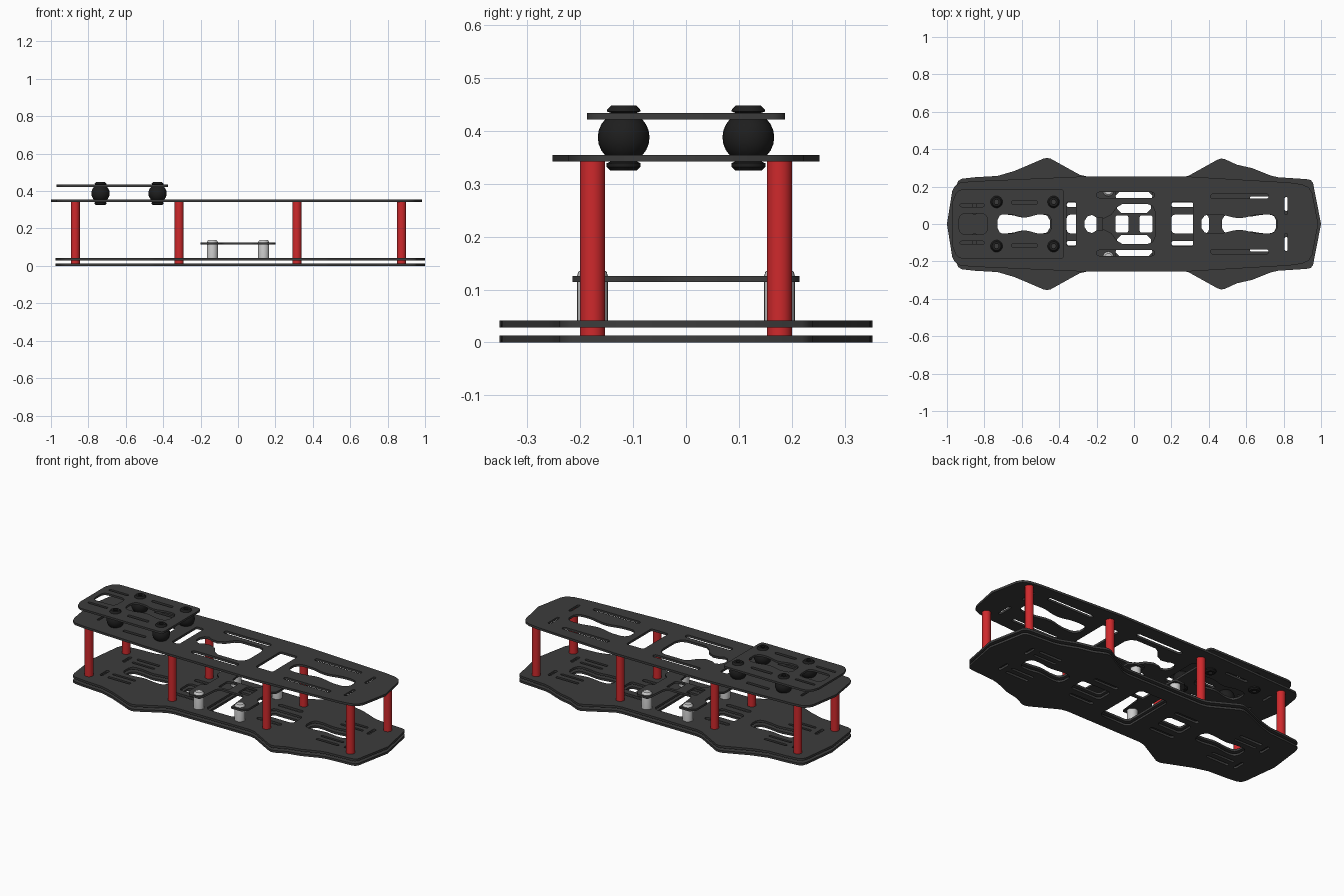
import bpy, bmesh, math

if "Cube" in bpy.data.objects:
    bpy.data.objects.remove(bpy.data.objects["Cube"])


def material(name, rgb):
    m = bpy.data.materials.new(name)
    m.diffuse_color = (*rgb, 1)
    m.use_nodes = True
    m.node_tree.nodes["Principled BSDF"].inputs["Base Color"].default_value = m.diffuse_color
    return m


CARBON = material("carbon", (0.045, 0.045, 0.045))
RUBBER = material("rubber", (0.013, 0.013, 0.013))
RED = material("red_metal", (0.62, 0.022, 0.025))
NYLON = material("white_nylon", (0.7, 0.7, 0.7))


def mirror_y(half):
    """Closed outline from its y >= 0 half, listed left to right."""
    return half + [(x, -y) for x, y in reversed(half) if y > 1e-6]


def slot(x0, x1, y0, y1, r=None):
    """Rounded rectangle."""
    lim = min(x1 - x0, y1 - y0) / 2 * 0.98
    r = lim if r is None else min(r, lim)
    pts = []
    for i, (cx, cy) in enumerate([(x1 - r, y1 - r), (x0 + r, y1 - r), (x0 + r, y0 + r), (x1 - r, y0 + r)]):
        for k in range(5):
            a = math.pi / 2 * (i + k / 4)
            pts.append((cx + r * math.cos(a), cy + r * math.sin(a)))
    return pts


def pair(x0, x1, y0, y1, r=None):
    return [slot(x0, x1, y0, y1, r), slot(x0, x1, -y1, -y0, r)]


def dogbone(x0, x1, w, neck):
    """Long opening with two wide ends and a waist."""
    n = 24
    half = []
    for i in range(n + 1):
        t = i / n
        u = abs(2 * t - 1)
        h = neck + (w - neck) * (0.5 - 0.5 * math.cos(math.pi * min(1, u / 0.6)))
        if u > 0.75:
            h *= math.sqrt(max(0, 1 - ((u - 0.75) / 0.25) ** 2)) * 0.6 + 0.4
        half.append((x0 + (x1 - x0) * t, h))
    return mirror_y(half)


def plate(name, outline, holes, z0, z1):
    cu = bpy.data.curves.new(name, 'CURVE')
    cu.dimensions = '2D'
    cu.fill_mode = 'BOTH'
    cu.extrude = (z1 - z0) / 2
    for pts in [outline] + holes:
        sp = cu.splines.new('POLY')
        sp.points.add(len(pts) - 1)
        for p, (x, y) in zip(sp.points, pts):
            p.co = (x, y, 0, 1)
        sp.use_cyclic_u = True
    cu.materials.append(CARBON)
    ob = bpy.data.objects.new(name, cu)
    ob.location.z = (z0 + z1) / 2
    bpy.context.collection.objects.link(ob)
    bpy.ops.object.select_all(action='DESELECT')
    ob.select_set(True)
    bpy.context.view_layer.objects.active = ob
    bpy.ops.object.convert(target='MESH')


def lathe(name, profile, x, y, mat, n=24, closed=False):
    """Spin an (r, z) profile around the vertical axis."""
    bm = bmesh.new()
    rings = [[bm.verts.new((r * math.cos(2 * math.pi * k / n), r * math.sin(2 * math.pi * k / n), z))
              for k in range(n)] for r, z in profile]
    links = list(zip(rings, rings[1:]))
    if closed:
        links.append((rings[-1], rings[0]))
    else:
        bm.faces.new(rings[0])
        bm.faces.new(rings[-1])
    for a, b in links:
        for k in range(n):
            bm.faces.new((a[k], a[(k + 1) % n], b[(k + 1) % n], b[k]))
    bmesh.ops.recalc_face_normals(bm, faces=bm.faces)
    me = bpy.data.meshes.new(name)
    bm.to_mesh(me)
    bm.free()
    me.materials.append(mat)
    ob = bpy.data.objects.new(name, me)
    ob.location = (x, y, 0)
    bpy.context.collection.objects.link(ob)
    bpy.ops.object.select_all(action='DESELECT')
    ob.select_set(True)
    bpy.context.view_layer.objects.active = ob
    bpy.ops.object.shade_smooth_by_angle(angle=math.radians(35))


# Two stacked base plates with arm bulges
base = mirror_y([(-0.975, 0), (-0.95, 0.205), (-0.94, 0.23), (-0.92, 0.242), (-0.85, 0.25), (-0.73, 0.257),
                 (-0.64, 0.283), (-0.485, 0.349), (-0.465, 0.353), (-0.445, 0.349), (-0.29, 0.263),
                 (-0.25, 0.254), (0.25, 0.25), (0.29, 0.257), (0.445, 0.343), (0.465, 0.35), (0.485, 0.347),
                 (0.55, 0.317), (0.63, 0.299), (0.73, 0.259), (0.77, 0.25), (0.92, 0.24), (0.945, 0.235),
                 (0.957, 0.22), (1, 0)])
base_holes = [mirror_y([(-0.1, 0.15), (-0.08, 0.17), (0.08, 0.17), (0.1, 0.15)]),
              slot(-0.36, -0.2, -0.05, 0.05, 0.02), slot(0.2, 0.4, -0.05, 0.05, 0.02),
              dogbone(-0.745, -0.45, 0.05, 0.04), dogbone(0.47, 0.76, 0.05, 0.04)]
for s in (-1, 1):
    for a, b, y0, y1 in [(0.2, 0.36, 0.09, 0.115), (0.805, 0.825, 0.07, 0.145), (0.62, 0.77, 0.13, 0.147),
                         (0.62, 0.77, 0.085, 0.1)]:
        base_holes += pair(min(a * s, b * s), max(a * s, b * s), y0, y1)
plate("base_plate_lower", base, base_holes, 0, 0.013)
plate("base_plate_upper", base, base_holes, 0.028, 0.041)

# Damper positions and clearance holes
dampers = [(x, y) for x in (-0.735, -0.43) for y in (-0.118, 0.118)]
damper_holes = [slot(x - 0.024, x + 0.024, y - 0.024, y + 0.024) for x, y in dampers]

# Long top plate
top = mirror_y([(-1, 0), (-0.972, 0.175), (-0.96, 0.2), (-0.935, 0.22), (-0.87, 0.228), (-0.3, 0.253),
                (0.3, 0.253), (0.83, 0.222), (0.9, 0.212), (0.935, 0.195), (0.953, 0.165), (0.985, 0)])
bulb = mirror_y([(-0.265, 0.015), (-0.25, 0.04), (-0.225, 0.048), (-0.2, 0.035), (-0.16, 0.03), (-0.12, 0.05),
                 (-0.09, 0.09), (-0.06, 0.108), (0.07, 0.108), (0.1, 0.095), (0.115, 0.06)])
top_holes = [bulb, dogbone(0.36, 0.765, 0.052, 0.032), dogbone(-0.74, -0.44, 0.052, 0.035),
             slot(0.2, 0.315, -0.12, 0.12, 0.012), slot(-0.36, -0.31, -0.12, 0.12, 0.012)]
for a, b, y0, y1 in [(-0.2, 0.11, 0.14, 0.17), (0.41, 0.72, 0.135, 0.16), (0.805, 0.822, 0.05, 0.145),
                     (-0.66, -0.51, 0.14, 0.16), (-0.86, -0.845, 0.05, 0.12)]:
    top_holes += pair(a, b, y0, y1)
plate("top_plate", top, top_holes + damper_holes, 0.342, 0.355)

# Camera plate on the dampers
cam = mirror_y([(-0.97, 0.12), (-0.955, 0.16), (-0.935, 0.18), (-0.91, 0.187), (-0.395, 0.187), (-0.38, 0.182),
                (-0.373, 0.165)])
cam_holes = [slot(-0.935, -0.785, -0.055, 0.055, 0.03), dogbone(-0.73, -0.44, 0.052, 0.035)]
cam_holes += pair(-0.93, -0.8, 0.092, 0.108) + pair(-0.655, -0.515, 0.105, 0.125)
plate("camera_plate", cam, cam_holes + damper_holes, 0.422, 0.434)

# Small electronics plate, H-shaped
plate("electronics_plate", mirror_y([(-0.17, 0.06), (-0.2, 0.085), (-0.2, 0.185), (-0.17, 0.215), (-0.105, 0.215),
      (-0.09, 0.08), (-0.07, 0.06), (0.07, 0.06), (0.09, 0.08), (0.105, 0.215), (0.17, 0.215), (0.2, 0.185),
      (0.2, 0.085), (0.17, 0.06)]), [slot(-0.1, -0.03, -0.045, 0.045, 0.01), slot(0.03, 0.1, -0.045, 0.045, 0.01)],
      0.114, 0.126)

# Rubber dampers: ball with end lips and a bore
ball = [(0.049 * math.cos(math.radians(a)), 0.388 + 0.049 * math.sin(math.radians(a))) for a in range(-60, 61, 15)]
damper_profile = ([(0.012, 0.325), (0.025, 0.325), (0.032, 0.332), (0.032, 0.339), (0.0235, 0.343)] + ball +
                  [(0.0235, 0.434), (0.032, 0.437), (0.031, 0.441), (0.024, 0.448), (0.012, 0.448)])
for x, y in dampers:
    lathe("rubber_damper", damper_profile, x, y, RUBBER, closed=True)

# Red standoffs and white electronics posts
for y in (-0.177, 0.177):
    for x in (-0.87, -0.315, 0.315, 0.875):
        lathe("red_standoff", [(0.024, 0.013), (0.024, 0.342)], x, y, RED)
    for x in (-0.137, 0.137):
        lathe("white_post", [(0.029, 0.041), (0.029, 0.126), (0.027, 0.133), (0.02, 0.139)], x, y, NYLON)
